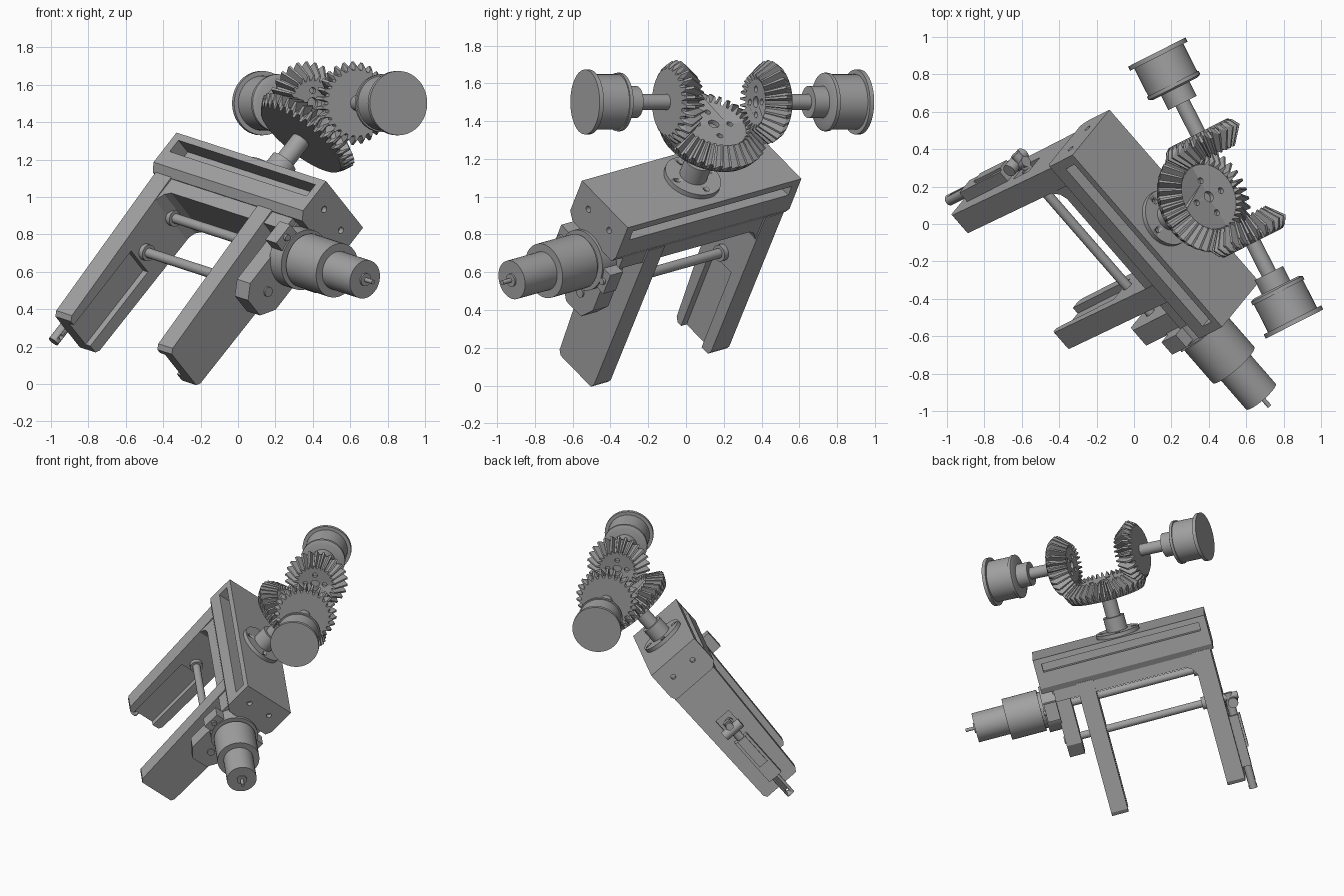
import bpy, bmesh, math
from mathutils import Matrix, Vector

cube = bpy.data.objects.get("Cube")
if cube:
    bpy.data.objects.remove(cube, do_unlink=True)

grey = bpy.data.materials.new("machined grey")
grey.use_nodes = True
grey.diffuse_color = (0.36, 0.36, 0.36, 1)
grey.node_tree.nodes["Principled BSDF"].inputs["Base Color"].default_value = grey.diffuse_color


def frame(z, origin, x_hint=Vector((0, 0, 1))):
    """Right-handed frame at origin whose Z axis is z."""
    z = z.normalized()
    if abs(z.dot(x_hint)) > 0.95:
        x_hint = Vector((1, 0, 0))
    y = z.cross(x_hint).normalized()
    x = y.cross(z)
    return Matrix.Translation(origin) @ Matrix((x, y, z)).transposed().to_4x4()


# Gripper frame: X along the jaw travel, Z up the wrist shaft, origin on the palm top
grip = frame(Vector((0.586, 0.297, 0.754)), Vector((0.17, 0.03, 1.09)),
             Vector((0.642, -0.739, -0.209)))
wrist = grip.to_3x3().col[2].copy()
apex = grip @ Vector((0, 0, 0.546))
axle = wrist.cross(Vector((0, 0, 1))).normalized()


def finish(name, bm, matrix):
    bmesh.ops.recalc_face_normals(bm, faces=bm.faces)
    bm.transform(matrix)
    mesh = bpy.data.meshes.new(name)
    bm.to_mesh(mesh)
    bm.free()
    mesh.materials.append(grey)
    obj = bpy.data.objects.new(name, mesh)
    bpy.context.collection.objects.link(obj)
    return obj


def loft(name, rings, matrix):
    """Bridge equal rings of points and cap both ends."""
    bm = bmesh.new()
    loops = [[bm.verts.new(p) for p in ring] for ring in rings]
    n = len(loops[0])
    for a, b in zip(loops, loops[1:]):
        for i in range(n):
            j = (i + 1) % n
            bm.faces.new((a[i], a[j], b[j], b[i]))
    bm.faces.new(loops[0])
    bm.faces.new(loops[-1])
    return finish(name, bm, matrix)


def smooth(obj):
    bpy.ops.object.select_all(action='DESELECT')
    obj.select_set(True)
    bpy.context.view_layer.objects.active = obj
    bpy.ops.object.shade_smooth_by_angle(angle=math.radians(30))
    return obj


def lathe(name, profile, matrix, sides=40):
    rings = [[(r * math.cos(math.tau * i / sides), r * math.sin(math.tau * i / sides), z)
              for i in range(sides)] for r, z in profile]
    return smooth(loft(name, rings, matrix))


def rod(name, start, end, radius, sides=24):
    a, b = Vector(start), Vector(end)
    return lathe(name, [(radius, 0), (radius, (b - a).length)], grip @ frame(b - a, a), sides)


def prism_x(name, outline, x0, x1):
    return loft(name, [[(x, y, z) for y, z in outline] for x in (x0, x1)], grip)


def prism_y(name, outline, y0, y1):
    return loft(name, [[(x, y, z) for x, z in outline] for y in (y0, y1)], grip)


def box(name, x0, x1, y0, y1, z0, z1):
    return prism_x(name, [(y0, z0), (y1, z0), (y1, z1), (y0, z1)], x0, x1)


def cut(obj, cutters):
    """Subtract the cutters, then discard them."""
    for c in cutters:
        c.hide_render = True
        mod = obj.modifiers.new("cut", 'BOOLEAN')
        mod.operation, mod.solver, mod.object = 'DIFFERENCE', 'EXACT', c
        bpy.ops.object.select_all(action='DESELECT')
        obj.select_set(True)
        bpy.context.view_layer.objects.active = obj
        bpy.ops.object.modifier_apply(modifier=mod.name)
        bpy.data.objects.remove(c, do_unlink=True)
    return obj


def bevel_gear(name, radius, depth, teeth, matrix):
    """Bevel gear with its cone apex at the origin, opening along +Z."""
    d = math.atan2(radius, depth)
    n = Vector((math.cos(d), -math.sin(d)))
    line = Vector((radius, depth))

    def ring(scale, tip, root, drop=0):
        pts = []
        for i in range(teeth):
            for k, h in ((-0.36, root), (-0.13, tip), (0.13, tip), (0.36, root)):
                a = math.tau * (i + k) / teeth
                r, z = line * scale + n * h * scale
                pts.append((r * math.cos(a), r * math.sin(a), z + drop))
        return pts

    gear = loft(name, [ring(0.66, 0.022, -0.028), ring(1, 0.022, -0.028),
                       ring(0.97, 0, -0.03, 0.035)], matrix)
    face = 0.66 * (depth + 0.028 * math.sin(d))
    holes = [lathe("hole", [(r, face - 0.03), (r, face + 0.025)],
                   matrix @ Matrix.Translation((x * radius, y * radius, 0)), 16)
             for x, y, r in ((0, 0, 0.03), (0.33, 0, 0.017), (-0.33, 0, 0.017),
                             (0, 0.33, 0.017), (0, -0.33, 0.017))]
    return cut(gear, holes)


# Palm: wide upper block with a slot down each long side, narrower lower rail
palm = prism_x("palm", [(-0.2, 0), (0.2, 0), (0.2, -0.21), (0.18, -0.25), (-0.16, -0.25),
                        (-0.2, -0.21)], -0.623, 0.623)
cut(palm, [box("slot", -0.57, 0.57, -0.3, -0.1, -0.12, -0.04),
           box("slot", -0.57, 0.57, 0.14, 0.3, -0.1, -0.04)]
    + [rod("hole", (s * 0.59, y, -0.11), (s * 0.7, y, -0.11), 0.018, 16)
       for s in (-1, 1) for y in (-0.09, 0.09)])
prism_y("palm_rail", [(-0.6, -0.24), (0.54, -0.24), (0.54, -0.33), (-0.4, -0.33),
                      (-0.44, -0.35), (-0.47, -0.4), (-0.6, -0.4)], -0.155, 0.18)

# Jaws: tapered plates with a shallow pocket on the gripping side
jaw = [(-0.165, -0.24), (-0.12, -1.19), (-0.1, -1.215), (0.165, -1.215), (0.18, -1.19), (0.19, -0.24)]
fixed = prism_x("fixed_jaw", jaw, -0.6, -0.47)
cut(fixed, [box("pocket", -0.51, -0.4, -0.07, 0.11, -1.3, -0.69),
            box("window", -0.7, -0.57, -0.04, 0.08, -0.7, -0.56)])
moving = prism_x("moving_jaw", jaw, 0.25, 0.37)
cut(moving, [box("pocket", 0.2, 0.29, -0.07, 0.11, -1.3, -0.69)])

# Support leg and the two screws crossing between the jaws
prism_x("support_leg", [(-0.12, -0.24), (0.13, -0.24), (0.13, -0.66), (0.07, -0.75),
                        (-0.06, -0.75), (-0.12, -0.68)], 0.44, 0.55)
for name, z in (("lead_screw", -0.385), ("guide_rod", -0.63)):
    rod(name, (-0.6, 0.01, z), (0.56, 0.01, z), 0.027)
    rod(name + "_bushing", (-0.475, 0.01, z), (-0.44, 0.01, z), 0.045)

# Motor along the lead screw, with its clamp and mounting ears
motor = grip @ frame(Vector((1, 0, 0)), Vector((0, 0.005, -0.385)))
lathe("motor", [(0.13, 0.55), (0.13, 0.66), (0.148, 0.66), (0.148, 0.91), (0.105, 0.91),
                (0.105, 1.14), (0.035, 1.14), (0.035, 1.15), (0.012, 1.15), (0.012, 1.21)], motor)
lathe("motor_clamp", [(0.165, 0.54), (0.165, 0.64)], motor)
for s in (-1, 1):
    box("clamp_ear", 0.54, 0.63, s * 0.17 - 0.045, s * 0.17 + 0.045, -0.45, -0.32)
    rod("ear_bolt", (0.6, s * 0.185, -0.385), (0.645, s * 0.185, -0.385), 0.018, 16)

# Position sensor on the outside of the fixed jaw
box("sensor_body", -0.665, -0.6, -0.03, 0.08, -1.13, -0.76)
box("sensor_cover", -0.68, -0.66, -0.01, 0.06, -1.0, -0.76)
tip = rod("sensor_rod", (-0.635, 0.025, -1.3), (-0.635, 0.025, -0.6), 0.03)
cut(tip, [rod("hole", (-0.7, 0.025, -1.26), (-0.55, 0.025, -1.26), 0.013, 16)])
rod("sensor_pivot", (-0.655, -0.05, -0.67), (-0.655, 0.1, -0.67), 0.036)
rod("sensor_bolt", (-0.7, 0.025, -0.63), (-0.58, 0.025, -0.63), 0.027)

# Wrist flange and shaft
flange = lathe("wrist_flange", [(0.155, 0), (0.155, 0.028), (0.075, 0.028), (0.075, 0.13),
                                (0.052, 0.13), (0.052, 0.31)], grip)
cut(flange, [rod("hole", (0.115 * x, 0.115 * y, 0.008), (0.115 * x, 0.115 * y, 0.05), 0.016, 16)
             for x, y in ((1, 0), (-1, 0), (0, 1), (0, -1))])

# Differential: one wrist gear meshing with two side gears on drive pulleys
bevel_gear("wrist_gear", 0.29, 0.21, 36, frame(-wrist, apex))
for side, s in (("front", 1), ("back", -1)):
    m = frame(axle * s, apex)
    bevel_gear(side + "_side_gear", 0.205, 0.285, 26, m)
    lathe(side + "_drive_shaft", [(0.042, 0.29), (0.042, 0.51), (0.085, 0.51), (0.085, 0.61)], m)
    lathe(side + "_pulley", [(0.13, 0.595), (0.155, 0.605), (0.155, 0.625), (0.147, 0.625),
                             (0.147, 0.79), (0.172, 0.79), (0.172, 0.815)], m)
